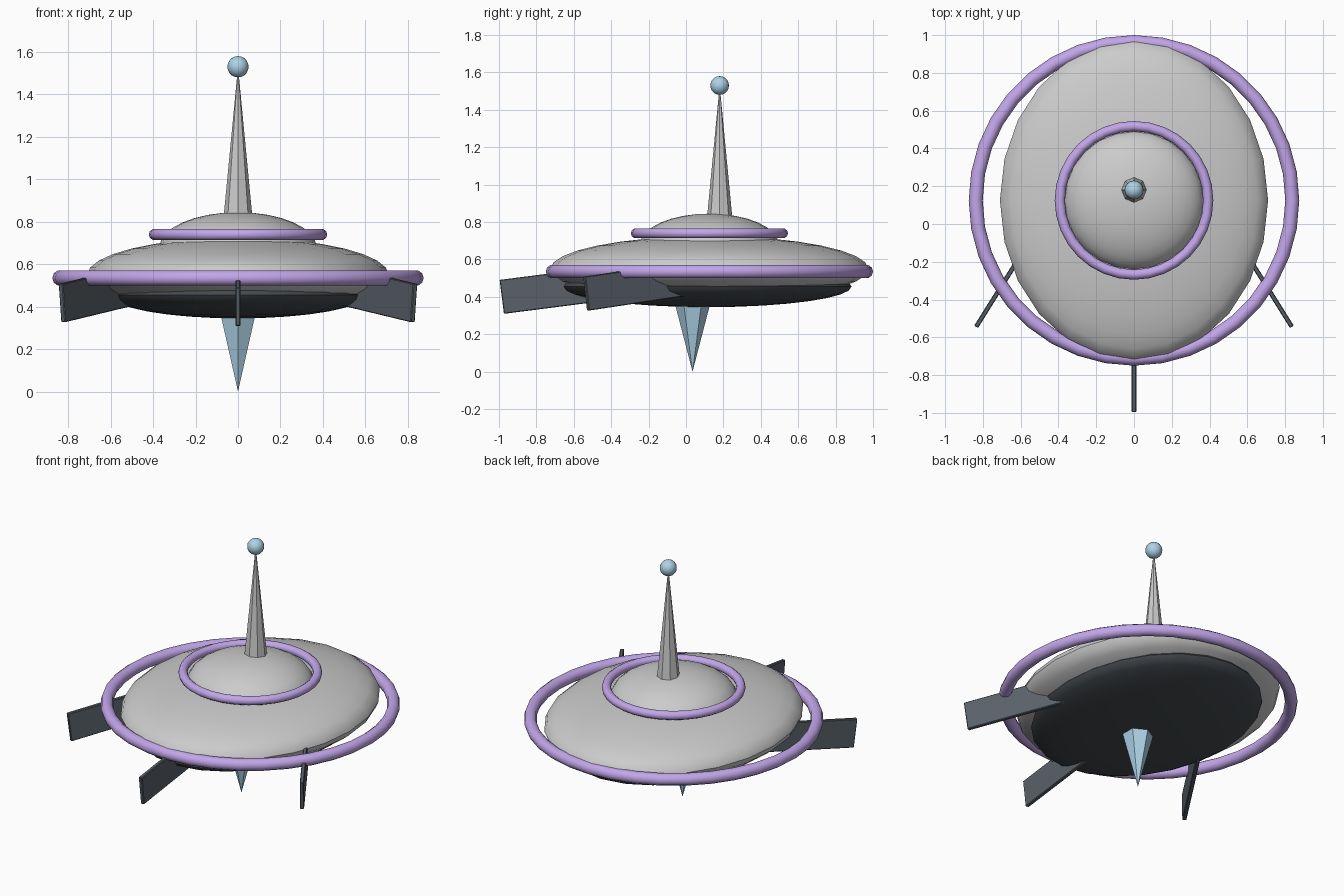
import bpy
from math import radians
from mathutils import Matrix, Vector, Euler

if "Cube" in bpy.data.objects:
    bpy.data.objects.remove(bpy.data.objects["Cube"])

CY = 0.125  # hull centre in y


def material(name, rgb):
    m = bpy.data.materials.new(name)
    m.diffuse_color = (*rgb, 1)
    m.use_nodes = True
    m.node_tree.nodes["Principled BSDF"].inputs["Base Color"].default_value = m.diffuse_color
    return m


PURPLE = material("purple", (0.54, 0.38, 0.82))
BLUE = material("light_blue", (0.42, 0.65, 0.80))
DARK = material("dark_grey", (0.10, 0.12, 0.14))
UNDER = material("underside_grey", (0.06, 0.07, 0.08))


def finish(name, mat=None, smooth=True):
    ob = bpy.context.object
    ob.name = name
    if mat:
        ob.data.materials.append(mat)
    bpy.ops.object.transform_apply(location=False, rotation=True, scale=True)
    if smooth:
        bpy.ops.object.shade_smooth_by_angle(angle=radians(40))
    return ob


def ellipsoid(name, loc, radii, mat=None, segments=24, rings=16):
    bpy.ops.mesh.primitive_uv_sphere_add(segments=segments, ring_count=rings, radius=1, location=loc)
    bpy.context.object.scale = radii
    return finish(name, mat)


def ring(name, z, major, minor, segments):
    bpy.ops.mesh.primitive_torus_add(location=(0, CY, z), major_radius=major, minor_radius=minor,
                                     major_segments=segments, minor_segments=10)
    return finish(name, PURPLE)


# Hull, underside and dome
ellipsoid("upper_hull", (0, CY, 0.55), (0.71, 0.85, 0.175))
ellipsoid("lower_hull", (0, 0.115, 0.455), (0.60, 0.77, 0.11), UNDER)
ellipsoid("dome", (0, CY, 0.68), (0.37, 0.37, 0.165))

# Rings
ring("outer_ring", 0.535, 0.838, 0.037, 36)
ring("dome_ring", 0.74, 0.393, 0.027, 32)

# Antenna mast with ball tip
bpy.ops.mesh.primitive_cone_add(vertices=8, radius1=0.069, radius2=0.004, depth=0.68,
                                location=(0, 0.18, 1.15))
finish("antenna_mast", smooth=False)
ellipsoid("antenna_ball", (0, 0.18, 1.53), (0.05, 0.05, 0.05), BLUE, 16, 10)

# Spike below the hull, pointing down
bpy.ops.mesh.primitive_cone_add(vertices=6, radius1=0, radius2=0.104, depth=0.40,
                                location=(0, 0.035, 0.20))
finish("lower_spike", BLUE, smooth=False)

# Rear-swept fins, placed by the middle of their outer end
LENGTH, TILT = 0.70, radians(7.3)
for name, end, turn in (("centre_fin", (0, -0.985, 0.40), 0),
                        ("left_fin", (-0.83, -0.535, 0.417), -32),
                        ("right_fin", (0.83, -0.535, 0.417), 32)):
    rot = Euler((TILT, 0, radians(turn)))
    centre = Vector(end) + rot.to_matrix() @ Vector((0, LENGTH / 2, 0))
    bpy.ops.mesh.primitive_cube_add(size=1, location=centre, rotation=rot)
    bpy.context.object.scale = (0.024, LENGTH, 0.183)
    fin = finish(name, DARK, smooth=False)
    bevel = fin.modifiers.new("soft_edges", "BEVEL")
    bevel.width = 0.004
    bevel.segments = 1
